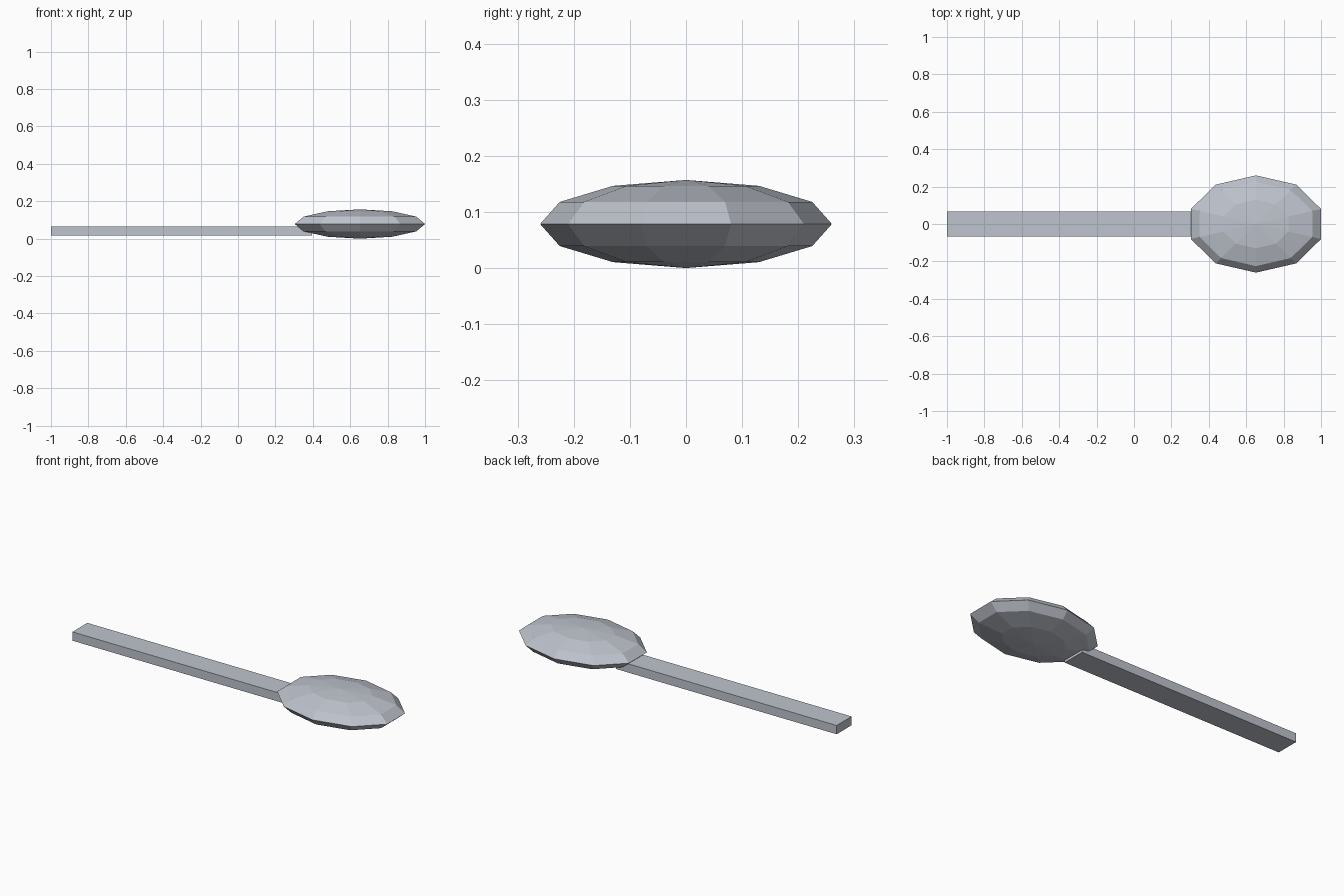
import bpy

if "Cube" in bpy.data.objects:
    bpy.data.objects.remove(bpy.data.objects["Cube"])

# Single metal colour
metal = bpy.data.materials.new("light_steel")
metal.diffuse_color = (0.52, 0.55, 0.61, 1.0)
metal.use_nodes = True
metal.node_tree.nodes["Principled BSDF"].inputs["Base Color"].default_value = metal.diffuse_color


def finish(name):
    obj = bpy.context.object
    obj.name = name
    obj.data.materials.append(metal)
    return obj


# Handle: flat bar whose end runs into the bowl
x0, x1 = -1.0, 0.395
bpy.ops.mesh.primitive_cube_add(size=1, location=((x0 + x1) / 2, 0, 0.041))
handle = finish("handle")
handle.scale = (x1 - x0, 0.135, 0.05)

# Bowl: flattened low-poly ellipsoid
bpy.ops.mesh.primitive_uv_sphere_add(segments=10, ring_count=6, radius=1,
                                     location=(0.652, 0, 0.0785))
bowl = finish("bowl")
bowl.scale = (0.366, 0.26, 0.0785)
